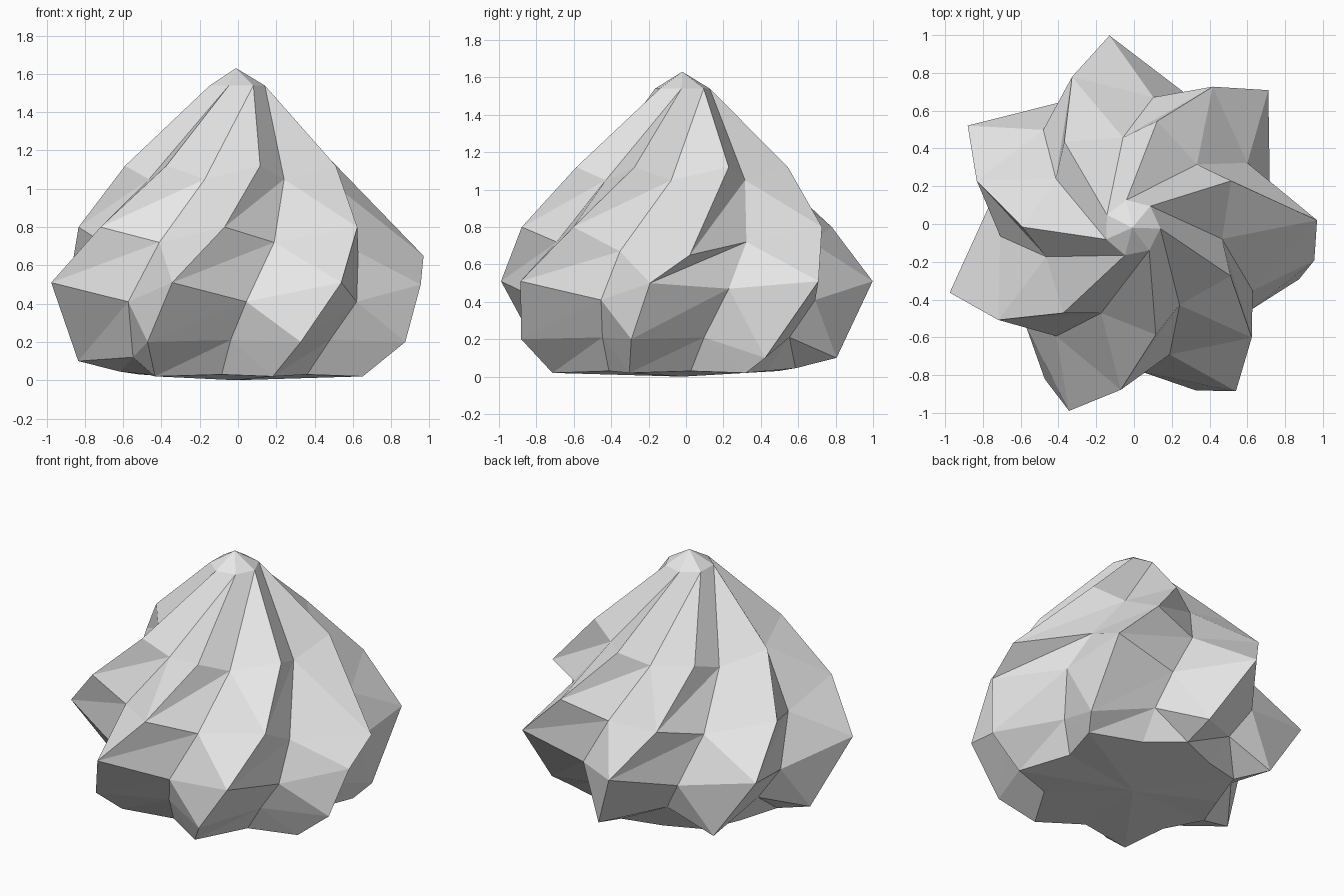
import bpy
import bmesh
from math import radians, cos, sin, tau

if "Cube" in bpy.data.objects:
    bpy.data.objects.remove(bpy.data.objects["Cube"], do_unlink=True)

LOBES = 7
AXIS_X, AXIS_Y = -0.01, -0.02
# Rings from base to shoulder: (radius, height, angle in degrees) on the first lobe
RIDGE = [(0.72, 0.02, -126), (0.925, 0.20, -120), (1.025, 0.51, -109),
         (0.86, 0.80, -94), (0.58, 1.12, -77.5)]
VALLEY = [(0.54, 0.03, -98), (0.65, 0.21, -92.5), (0.765, 0.41, -86),
          (0.70, 0.72, -73.5), (0.48, 1.05, -58.5)]
# Uneven spots in the piping, keyed by (lobe, ring)
ODD_RIDGE = {(2, 3): (0.98, 0.65, -100.5), (2, 2): (0.98, 0.50, -113)}
for lobe in range(3, LOBES):
    ODD_RIDGE[lobe, 1] = (0.83, 0.10, -122)
for lobe in range(4, LOBES):
    ODD_RIDGE[lobe, 0] = (0.61, 0.045, -123)
ODD_VALLEY = {(1, 3): (0.72, 0.67, -79), (2, 2): (0.77, 0.47, -84),
              (6, 1): (0.65, 0.12, -94.5)}

bm = bmesh.new()


def point(spec, lobe):
    r, z, deg = spec
    a = radians(deg) + lobe * tau / LOBES
    return bm.verts.new((AXIS_X + r * cos(a), AXIS_Y + r * sin(a), z))


rings = range(len(RIDGE))
ridge = [[point(ODD_RIDGE.get((k, i), RIDGE[i]), k) for i in rings] for k in range(LOBES)]
valley = [[point(ODD_VALLEY.get((k, i), VALLEY[i]), k) for i in rings] for k in range(LOBES)]
crown = [point((0.15, 1.54, -53), k) for k in range(LOBES)]
tip = point((0, 1.63, 0), 0)
base = point((0, 0, 0), 0)

for k in range(LOBES):
    n = (k + 1) % LOBES
    r, v, s = ridge[k], valley[k], ridge[n]
    # Twisted flanks on both sides of each groove
    for i in rings[:-1]:
        bm.faces.new((r[i], v[i], v[i + 1]))
        bm.faces.new((r[i], v[i + 1], r[i + 1]))
        bm.faces.new((v[i], s[i], v[i + 1]))
        bm.faces.new((s[i], s[i + 1], v[i + 1]))
    # Grooves closing into the crown, then the tip
    bm.faces.new((r[-1], v[-1], crown[k]))
    bm.faces.new((v[-1], crown[n], crown[k]))
    bm.faces.new((v[-1], s[-1], crown[n]))
    bm.faces.new((crown[k], crown[n], tip))
    # Underside
    bm.faces.new((v[0], r[0], base))
    bm.faces.new((s[0], v[0], base))

bmesh.ops.recalc_face_normals(bm, faces=bm.faces)
mesh = bpy.data.meshes.new("cream_swirl")
bm.to_mesh(mesh)
bm.free()

mat = bpy.data.materials.new("pale_grey")
mat.use_nodes = True
colour = (0.8, 0.8, 0.8, 1)
mat.diffuse_color = colour
mat.node_tree.nodes["Principled BSDF"].inputs["Base Color"].default_value = colour
mesh.materials.append(mat)

swirl = bpy.data.objects.new("cream_swirl", mesh)
bpy.context.collection.objects.link(swirl)
